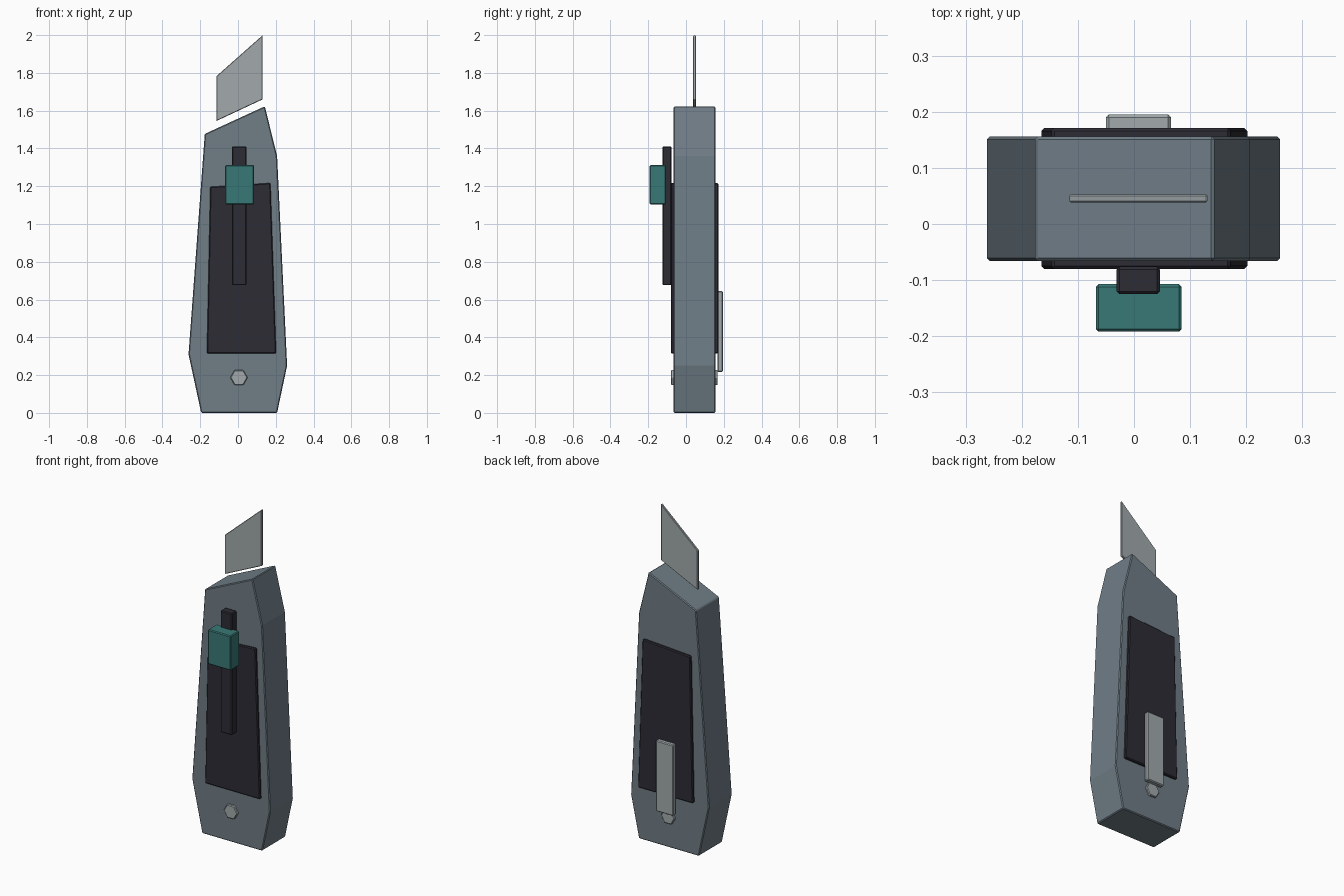
import bpy
import bmesh
import math

cube = bpy.data.objects.get("Cube")
if cube:
    bpy.data.objects.remove(cube, do_unlink=True)


def material(name, rgb):
    m = bpy.data.materials.new(name)
    m.use_nodes = True
    m.diffuse_color = (*rgb, 1)
    bsdf = next(n for n in m.node_tree.nodes if n.type == 'BSDF_PRINCIPLED')
    bsdf.inputs["Base Color"].default_value = (*rgb, 1)
    return m


slate = material("slate_grey", (0.16, 0.205, 0.24))
rubber = material("dark_rubber", (0.026, 0.025, 0.035))
teal = material("teal_plastic", (0.04, 0.19, 0.18))
steel = material("pale_steel", (0.36, 0.40, 0.415))


def plate(name, outline, y0, y1, mat, bevel=0.005):
    """Extrude an x-z outline from y0 to y1 and soften its edges."""
    bm = bmesh.new()
    face = bm.faces.new([bm.verts.new((x, y0, z)) for x, z in outline])
    out = bmesh.ops.extrude_face_region(bm, geom=[face])
    for v in out["geom"]:
        if isinstance(v, bmesh.types.BMVert):
            v.co.y = y1
    bmesh.ops.recalc_face_normals(bm, faces=bm.faces)
    mesh = bpy.data.meshes.new(name)
    bm.to_mesh(mesh)
    bm.free()
    mesh.materials.append(mat)
    obj = bpy.data.objects.new(name, mesh)
    bpy.context.collection.objects.link(obj)
    mod = obj.modifiers.new("soft_edges", 'BEVEL')
    mod.width = bevel
    mod.segments = 1
    return obj


def box(x0, x1, z0, z1):
    return [(x0, z0), (x1, z0), (x1, z1), (x0, z1)]


# Handle shell
plate("handle", [(-0.195, 0), (0.207, 0), (0.26, 0.25), (0.207, 1.36),
                 (0.142, 1.623), (-0.176, 1.477), (-0.262, 0.31)],
      -0.066, 0.156, slate)

# Grip pads on both faces
grip = [(-0.165, 0.315), (0.202, 0.315), (0.172, 1.217), (-0.147, 1.197)]
plate("front_grip", grip, -0.08, -0.06, rubber)
plate("back_grip", grip, 0.15, 0.171, rubber)

# Slider rail and thumb button
plate("slider_rail", box(-0.031, 0.046, 0.676, 1.411), -0.125, -0.076, rubber)
plate("thumb_slider", box(-0.068, 0.085, 1.103, 1.312), -0.192, -0.107, teal)

# Blade with slanted tip
plate("blade", [(-0.115, 1.545), (0.131, 1.66), (0.131, 2), (-0.115, 1.782)],
      0.038, 0.053, steel, 0.003)

# Hexagonal screw running through the handle
hexagon = [(0.005 + 0.046 * math.cos(i * math.pi / 3),
            0.187 + 0.046 * math.sin(i * math.pi / 3)) for i in range(6)]
plate("screw", hexagon, -0.08, 0.168, steel, 0.004)

# Pocket clip on the back
plate("pocket_clip", box(-0.05, 0.066, 0.217, 0.645), 0.166, 0.195, steel)
